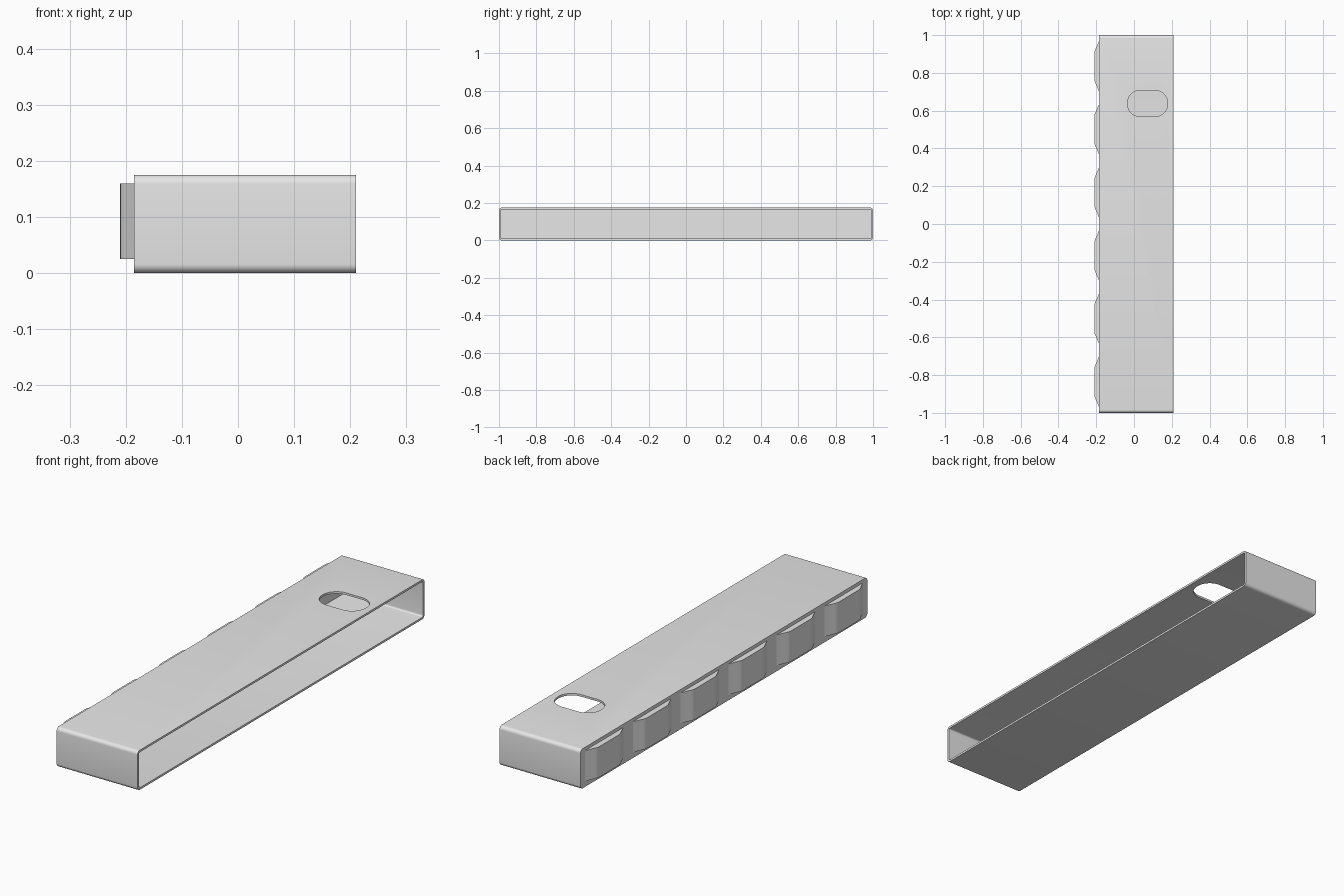
import bpy
import bmesh
import math

if "Cube" in bpy.data.objects:
    bpy.data.objects.remove(bpy.data.objects["Cube"])

X_LEFT, X_OPEN = -0.185, 0.21      # closed side and open side
HEIGHT, WALL = 0.175, 0.009

plastic = bpy.data.materials.new("light_grey")
plastic.diffuse_color = (0.8, 0.8, 0.8, 1)
plastic.use_nodes = True
plastic.node_tree.nodes["Principled BSDF"].inputs["Base Color"].default_value = plastic.diffuse_color


def rounded_rect(hu, hv, r, steps):
    """Counter-clockwise outline of a rounded rectangle centred on zero."""
    pts = []
    for k, (su, sv) in enumerate([(1, 1), (-1, 1), (-1, -1), (1, -1)]):
        for i in range(steps + 1):
            a = math.pi / 2 * (k + i / steps)
            pts.append((su * (hu - r) + r * math.cos(a),
                        sv * (hv - r) + r * math.sin(a)))
    return pts


def loft(name, rings):
    """Join rings of points into a closed solid with capped ends."""
    bm = bmesh.new()
    loops = [[bm.verts.new(p) for p in ring] for ring in rings]
    n = len(loops[0])
    for a, b in zip(loops, loops[1:]):
        for i in range(n):
            j = (i + 1) % n
            bm.faces.new((a[i], a[j], b[j], b[i]))
    bm.faces.new(loops[0][::-1])
    bm.faces.new(loops[-1])
    bmesh.ops.recalc_face_normals(bm, faces=bm.faces[:])
    mesh = bpy.data.meshes.new(name)
    bm.to_mesh(mesh)
    bm.free()
    obj = bpy.data.objects.new(name, mesh)
    bpy.context.collection.objects.link(obj)
    mesh.materials.append(plastic)
    return obj


def smooth(obj):
    bpy.ops.object.select_all(action='DESELECT')
    obj.select_set(True)
    bpy.context.view_layer.objects.active = obj
    bpy.ops.object.shade_smooth_by_angle(angle=math.radians(30))


def yz_ring(x, inset, r):
    zc = HEIGHT / 2
    return [(x, u, zc + v)
            for u, v in rounded_rect(1 - inset, zc - inset, r, 6)]


# Tray shell: outer skin, rim on the open side, inner skin, closed side wall
shell = loft("tray_shell", [
    yz_ring(X_LEFT, 0, 0.016),
    yz_ring(X_OPEN, 0, 0.016),
    yz_ring(X_OPEN, WALL, 0.008),
    yz_ring(X_LEFT + WALL, WALL, 0.008)])

# Finger slot through the top wall
slot = rounded_rect(0.106, 0.069, 0.066, 12)
cutter = loft("slot_cutter", [[(0.072 + u, 0.638 + v, z) for u, v in slot]
                              for z in (0.12, 0.22)])
cutter.hide_render = True
cut = shell.modifiers.new("slot", 'BOOLEAN')
cut.operation = 'DIFFERENCE'
cut.solver = 'EXACT'
cut.object = cutter
depsgraph = bpy.context.evaluated_depsgraph_get()
cut_mesh = bpy.data.meshes.new_from_object(shell.evaluated_get(depsgraph))
shell.modifiers.clear()
shell.data = cut_mesh
bpy.data.objects.remove(cutter)
smooth(shell)

# Six raised grips along the closed side, with ramped and eased ends
half = [(0.134, 0.0), (0.105, 0.012), (0.092, 0.018), (0.083, 0.022),
        (0.074, 0.0245), (0.065, 0.025)]
outline = half + [(-y, d) for y, d in reversed(half)]
outline = [(0.134, -0.004)] + outline + [(-0.134, -0.004)]
for i in range(6):
    yc = (i - 2.5) * 0.334
    grip = loft(f"side_grip_{i + 1}", [
        [(X_LEFT - d, yc + y, z) for y, d in outline] for z in (0.025, 0.16)])
    smooth(grip)
